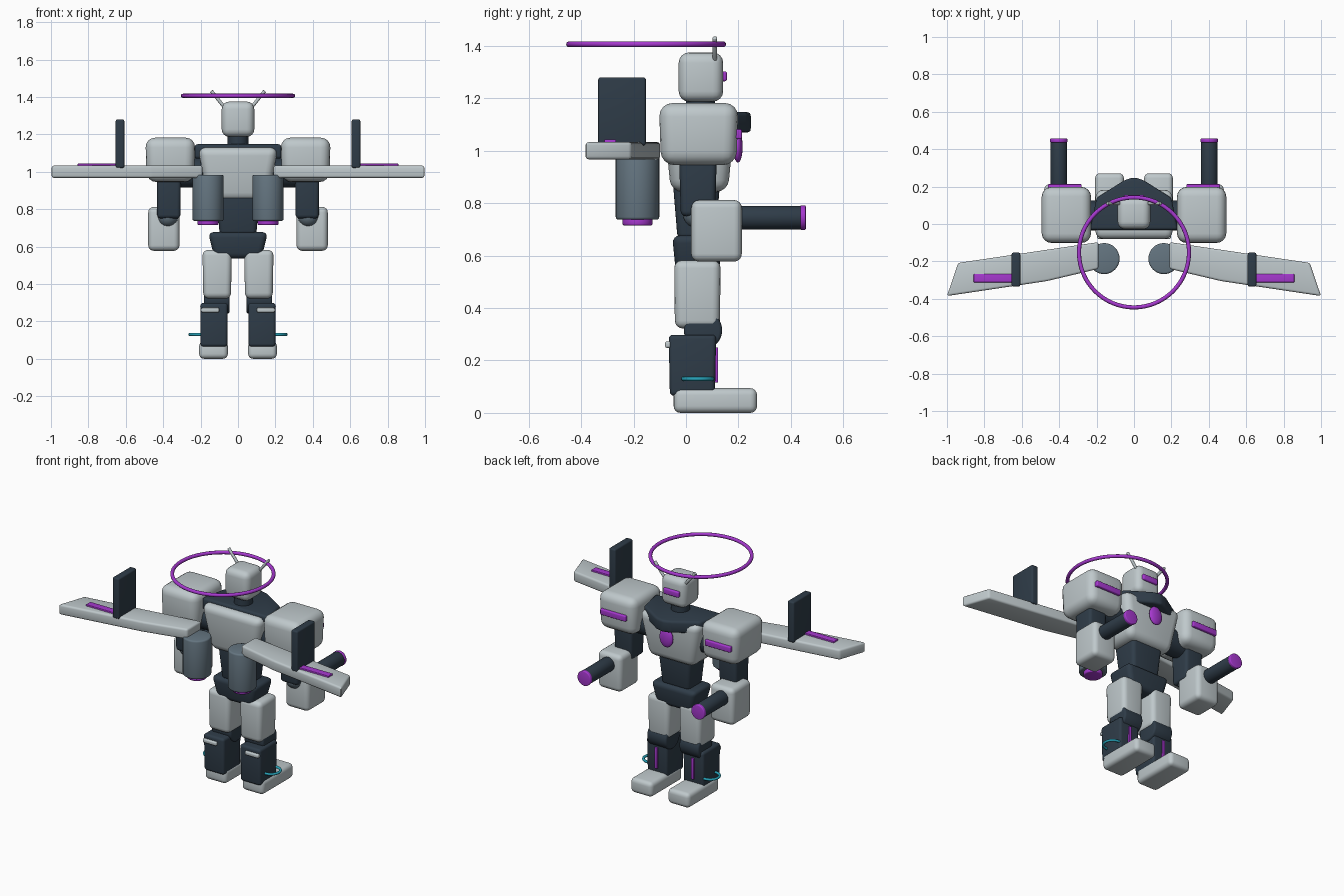
import bpy, bmesh, math
from mathutils import Vector, Matrix

if "Cube" in bpy.data.objects:
    bpy.data.objects.remove(bpy.data.objects["Cube"])


def mat(name, rgb):
    m = bpy.data.materials.new(name)
    m.diffuse_color = (*rgb, 1)
    m.use_nodes = True
    m.node_tree.nodes["Principled BSDF"].inputs["Base Color"].default_value = m.diffuse_color
    return m


LIGHT = mat("light_armour", (0.52, 0.58, 0.60))
DARK = mat("dark_frame", (0.028, 0.045, 0.065))
SLATE = mat("slate_metal", (0.13, 0.18, 0.22))
PURPLE = mat("purple_glow", (0.38, 0.04, 0.62))
CYAN = mat("cyan_ring", (0.02, 0.36, 0.48))


def finish(name, bm, m, loc=(0, 0, 0)):
    bmesh.ops.recalc_face_normals(bm, faces=bm.faces)
    me = bpy.data.meshes.new(name)
    bm.to_mesh(me)
    bm.free()
    me.materials.append(m)
    ob = bpy.data.objects.new(name, me)
    ob.location = loc
    bpy.context.collection.objects.link(ob)
    bpy.ops.object.select_all(action='DESELECT')
    ob.select_set(True)
    bpy.context.view_layer.objects.active = ob
    bpy.ops.object.shade_smooth_by_angle(angle=math.radians(35))
    return ob


def bevel(bm, width, seg=4):
    if width:
        bmesh.ops.bevel(bm, geom=bm.edges[:], offset=width, segments=seg,
                        profile=0.5, affect='EDGES', clamp_overlap=True)


def box(name, x, y, z, m, bev=0.0, taper=(1, 1)):
    """Rounded box from (min, max) ranges; taper scales the bottom face."""
    lo, hi = Vector((x[0], y[0], z[0])), Vector((x[1], y[1], z[1]))
    size, mid = hi - lo, (hi + lo) / 2
    bm = bmesh.new()
    bmesh.ops.create_cube(bm, size=1)
    for v in bm.verts:
        k = taper if v.co.z < 0 else (1, 1)
        v.co = Vector((v.co.x * size.x * k[0], v.co.y * size.y * k[1], v.co.z * size.z))
    bevel(bm, bev)
    return finish(name, bm, m, mid)


def rod(name, a, b, r, m, bev=0.0, sides=32):
    """Cylinder between two points, with softened rims."""
    a, b = Vector(a), Vector(b)
    bm = bmesh.new()
    bmesh.ops.create_cone(bm, cap_ends=True, segments=sides, radius1=r, radius2=r,
                          depth=(b - a).length)
    if bev:
        rims = [e for e in bm.edges if abs(e.verts[0].co.z - e.verts[1].co.z) < 1e-6]
        bmesh.ops.bevel(bm, geom=rims, offset=bev, segments=3, profile=0.5, affect='EDGES')
    rot = (b - a).to_track_quat('Z', 'Y').to_matrix().to_4x4()
    bmesh.ops.transform(bm, matrix=rot, verts=bm.verts)
    return finish(name, bm, m, (a + b) / 2)


def ball(name, loc, radii, m):
    bm = bmesh.new()
    bmesh.ops.create_uvsphere(bm, u_segments=28, v_segments=16, radius=1)
    bmesh.ops.scale(bm, vec=radii, verts=bm.verts)
    return finish(name, bm, m, loc)


def slab(name, pts, z0, z1, m, bev):
    """Top-view outline extruded between two heights."""
    bm = bmesh.new()
    f = bm.faces.new([bm.verts.new((x, y, z0)) for x, y in pts])
    up = bmesh.ops.extrude_face_region(bm, geom=[f])['geom']
    bmesh.ops.translate(bm, vec=(0, 0, z1 - z0),
                        verts=[g for g in up if isinstance(g, bmesh.types.BMVert)])
    bevel(bm, bev, 3)
    return finish(name, bm, m)


def ring(name, loc, major, minor, m, seg=64):
    bpy.ops.mesh.primitive_torus_add(location=loc, major_radius=major, minor_radius=minor,
                                     major_segments=seg, minor_segments=12)
    ob = bpy.context.object
    ob.name = name
    ob.data.materials.append(m)
    bpy.ops.object.shade_smooth()
    return ob


# Head, visor, neck, halo
box("head", (-.087, .087), (-.028, .142), (1.187, 1.375), LIGHT, .04)
box("visor", (-.055, .055), (.12, .156), (1.265, 1.303), PURPLE, .008)
rod("neck", (0, .055, 1.1), (0, .055, 1.2), .055, DARK)
ring("halo", (0, -.152, 1.406), .294, .011, PURPLE)

# Torso
box("chest", (-.215, .215), (-.085, .187), (.843, 1.13), LIGHT, .045, (.75, .8))
slab("collar", [(-.235, -.032), (.235, -.032), (.2, .14), (.05, .235), (0, .25), (-.05, .235), (-.2, .14)],
     1.07, 1.147, DARK, .015)
ball("chest_emblem", (0, .198, 1.015), (.047, .018, .06), PURPLE)
box("abdomen", (-.115, .115), (-.05, .13), (.66, .88), DARK, .025, (.85, .8))
box("pelvis", (-.16, .16), (-.053, .14), (.535, .677), DARK, .03, (.78, .85))


def span(s, a, b):
    return tuple(sorted((s * a, s * b)))


for s, side in ((-1, "left"), (1, "right")):
    def n(part):
        return side + "_" + part

    # Antenna
    rod(n("antenna"), (s * .065, .11, 1.335), (s * .143, .11, 1.432), .009, LIGHT, .003, 16)

    # Shoulder and arm
    box(n("shoulder"), span(s, .228, .495), (-.103, .2), (.945, 1.182), LIGHT, .052, (.95, .95))
    box(n("shoulder_light"), span(s, .28, .46), (.17, .213), (1.045, 1.082), PURPLE, .006)
    rod(n("shoulder_joint"), (s * .13, .045, .995), (s * .36, .045, .995), .08, DARK)
    box(n("upper_arm"), span(s, .305, .435), (-.027, .118), (.75, 1.0), DARK, .02, (.95, .9))
    ball(n("elbow"), (s * .375, .045, .762), (.058, .058, .058), SLATE)
    box(n("forearm"), span(s, .313, .48), (.02, .213), (.577, .812), LIGHT, .03)

    # Arm cannon
    rod(n("cannon"), (s * .402, .18, .745), (s * .402, .442, .745), .045, DARK, .006)
    rod(n("cannon_tip"), (s * .402, .436, .745), (s * .402, .457, .745), .047, PURPLE, .005)

    # Leg
    box(n("thigh"), span(s, .033, .19), (-.045, .132), (.322, .582), LIGHT, .03, (.94, .97))
    rod(n("knee"), (s * .045, .065, .315), (s * .183, .065, .315), .073, DARK, .012)
    box(n("shin"), span(s, .055, .202), (-.066, .115), (.065, .298), DARK, .016, (.97, .95))
    box(n("shin_light"), span(s, .119, .139), (.1, .123), (.115, .25), PURPLE, .004)
    box(n("calf_slat"), span(s, .1, .197), (-.08, -.04), (.248, .273), LIGHT, .008)
    ring(n("ankle_ring"), (s * .202, .045, .13), .055, .008, CYAN, 40)
    box(n("foot"), span(s, .054, .208), (-.047, .271), (0, .094), LIGHT, .026)

    # Thruster
    rod(n("thruster"), (s * .16, -.185, .737), (s * .16, -.185, .983), .083, SLATE, .01)
    rod(n("thruster_nozzle"), (s * .16, -.185, .714), (s * .16, -.185, .745), .057, PURPLE, .008)

    # Wing, fin and wing light
    outline = [(.19, -.097), (.94, -.208), (1.0, -.385), (.465, -.305), (.19, -.24)]
    slab(n("wing"), [(s * x, y) for x, y in outline], .967, 1.033, LIGHT, .012)
    box(n("wing_fin"), span(s, .608, .654), (-.335, -.153), (1.02, 1.28), DARK, .01)
    box(n("wing_light"), span(s, .64, .857), (-.312, -.267), (1.02, 1.043), PURPLE, .004)
